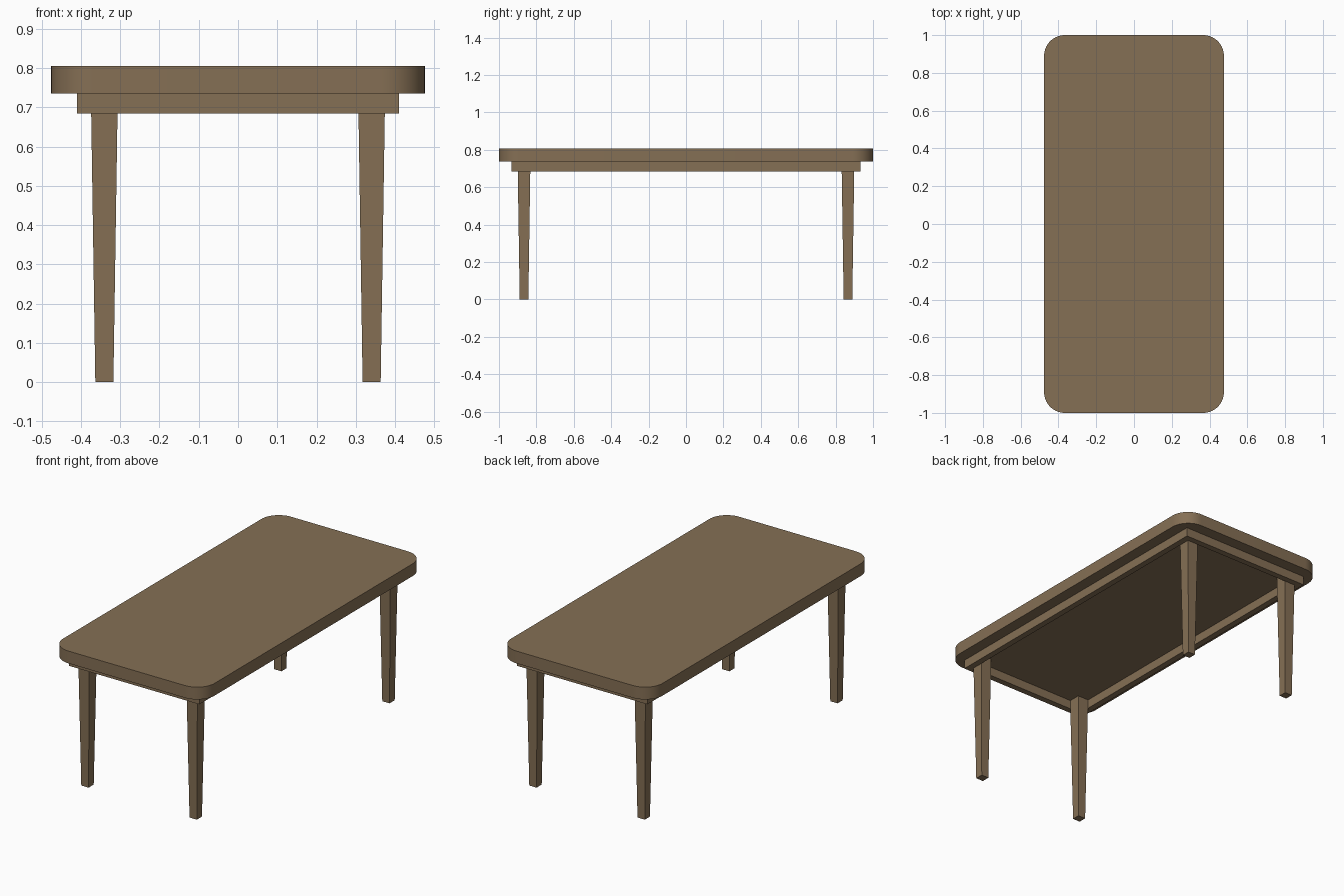
import bpy, bmesh, math

if "Cube" in bpy.data.objects:
    bpy.data.objects.remove(bpy.data.objects["Cube"])

wood = bpy.data.materials.new("brown wood")
wood.diffuse_color = (0.235, 0.16, 0.09, 1)
wood.use_nodes = True
wood.node_tree.nodes["Principled BSDF"].inputs["Base Color"].default_value = wood.diffuse_color

HX, HY = 0.476, 1.0                         # table top half sizes
Z_APRON, Z_UNDER, Z_TOP = 0.685, 0.736, 0.806


def make(name, bm):
    bmesh.ops.recalc_face_normals(bm, faces=bm.faces[:])
    me = bpy.data.meshes.new(name)
    bm.to_mesh(me)
    bm.free()
    me.materials.append(wood)
    ob = bpy.data.objects.new(name, me)
    bpy.context.collection.objects.link(ob)
    return ob


def rect(bm, hx, hy, z, cx=0, cy=0):
    return [bm.verts.new((cx + sx * hx, cy + sy * hy, z))
            for sx, sy in ((-1, -1), (1, -1), (1, 1), (-1, 1))]


def bridge(bm, a, b):
    n = len(a)
    for i in range(n):
        bm.faces.new((a[i], a[(i + 1) % n], b[(i + 1) % n], b[i]))


# Table top: rounded rectangle, extruded
R, SEG = 0.11, 14
bm = bmesh.new()
rings = []
for z in (Z_UNDER, Z_TOP):
    ring = []
    for k, (sx, sy) in enumerate(((1, 1), (-1, 1), (-1, -1), (1, -1))):
        for i in range(SEG + 1):
            a = math.pi / 2 * (k + i / SEG)
            ring.append(bm.verts.new((sx * (HX - R) + R * math.cos(a),
                                      sy * (HY - R) + R * math.sin(a), z)))
    rings.append(ring)
    bm.faces.new(ring)
bridge(bm, *rings)
top = make("table_top", bm)
bpy.context.view_layer.objects.active = top
top.select_set(True)
bpy.ops.object.shade_smooth_by_angle(angle=math.radians(30))

# Apron: hollow rectangular frame under the top
AX, AY, T = 0.41, 0.933, 0.035
bm = bmesh.new()
loops = [rect(bm, AX, AY, Z_UNDER), rect(bm, AX, AY, Z_APRON),
         rect(bm, AX - T, AY - T, Z_APRON), rect(bm, AX - T, AY - T, Z_UNDER)]
for i in range(4):
    bridge(bm, loops[i], loops[(i + 1) % 4])
make("apron", bm)

# Legs: square and tapered, standing in the inner corners of the apron
for sy, end in ((-1, "front"), (1, "back")):
    for sx, side in ((-1, "left"), (1, "right")):
        bm = bmesh.new()
        cx, cy = sx * 0.3405, sy * 0.866
        low = rect(bm, 0.023, 0.023, 0, cx, cy)
        high = rect(bm, 0.0343, 0.0343, Z_UNDER, cx, cy)
        bridge(bm, low, high)
        bm.faces.new(low)
        bm.faces.new(high)
        make(f"{end}_{side}_leg", bm)
